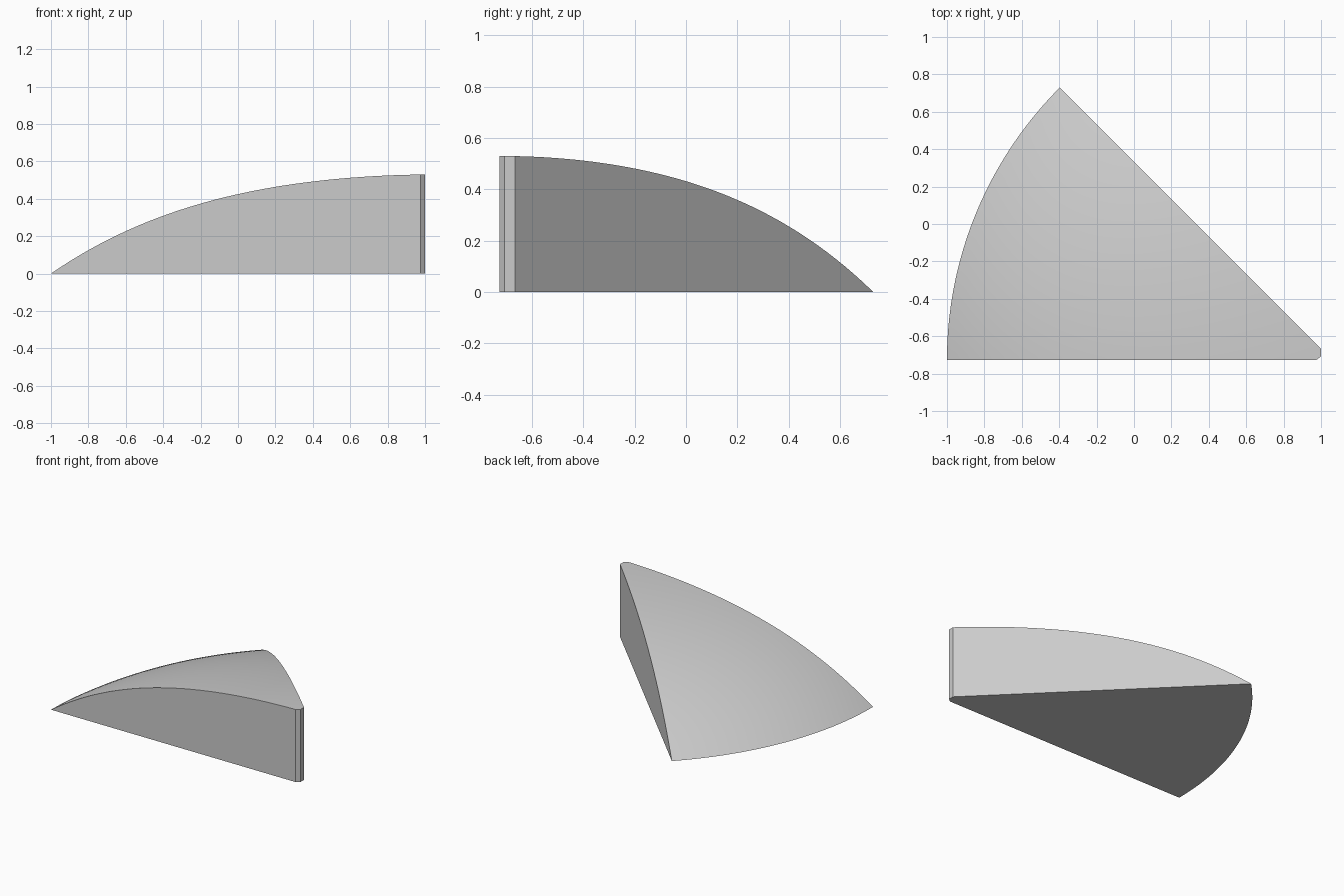
import bpy, bmesh, math
from mathutils import Vector

cube = bpy.data.objects.get("Cube")
if cube:
    bpy.data.objects.remove(cube, do_unlink=True)

AXIS = Vector((1.06, -0.727, 0))   # apex of the 45 degree sector
RADIUS, HEIGHT = 2.06, 0.53
RINGS, STEPS = 40, 48

# Plain grey material
grey = bpy.data.materials.new("light grey")
grey.use_nodes = True
colour = (0.6, 0.6, 0.6, 1)
grey.diffuse_color = colour
grey.node_tree.nodes["Principled BSDF"].inputs["Base Color"].default_value = colour


def dome_height(r):
    """Dome flattens at the apex and steepens towards the rim."""
    t = r / RADIUS
    return HEIGHT * (1 - 0.66 * t**2 - 0.34 * t**4)


# Closed radial section from apex to rim, with a flat base
bm = bmesh.new()
radii = [RADIUS * i / RINGS for i in range(RINGS + 1)]
section = [bm.verts.new(AXIS + Vector((-r, 0, dome_height(r)))) for r in radii]
section.append(bm.verts.new(AXIS))
edges = [bm.edges.new((a, b)) for a, b in zip(section, section[1:] + section[:1])]

# Sweep the section through the sector and close both cut sides
swept = bmesh.ops.spin(bm, geom=section + edges, cent=AXIS, axis=(0, 0, 1),
                       angle=-math.pi / 4, steps=STEPS, use_duplicate=False)
last = [g for g in swept["geom_last"] if isinstance(g, bmesh.types.BMEdge)]
for loop in (edges, last):
    bmesh.ops.edgeloop_fill(bm, edges=loop)
bmesh.ops.remove_doubles(bm, verts=bm.verts[:], dist=0.0001)

# Trim the sharp tip with two vertical planes
for point, normal in (((1, 0, 0), (1, 0, 0)),
                      ((0.975, AXIS.y, 0), (0.02, -0.025, 0))):
    bmesh.ops.bisect_plane(bm, geom=bm.verts[:] + bm.edges[:] + bm.faces[:],
                           dist=0.00001, plane_co=point, plane_no=normal, clear_outer=True)
    rim = [e for e in bm.edges if e.is_boundary]
    bmesh.ops.holes_fill(bm, edges=rim, sides=0)
bmesh.ops.recalc_face_normals(bm, faces=bm.faces[:])

mesh = bpy.data.meshes.new("domed_wedge")
bm.to_mesh(mesh)
bm.free()
mesh.materials.append(grey)
wedge = bpy.data.objects.new("domed_wedge", mesh)
bpy.context.collection.objects.link(wedge)

# Smooth dome, crisp cut edges
bpy.ops.object.select_all(action="DESELECT")
wedge.select_set(True)
bpy.context.view_layer.objects.active = wedge
bpy.ops.object.shade_smooth_by_angle(angle=math.radians(30))
